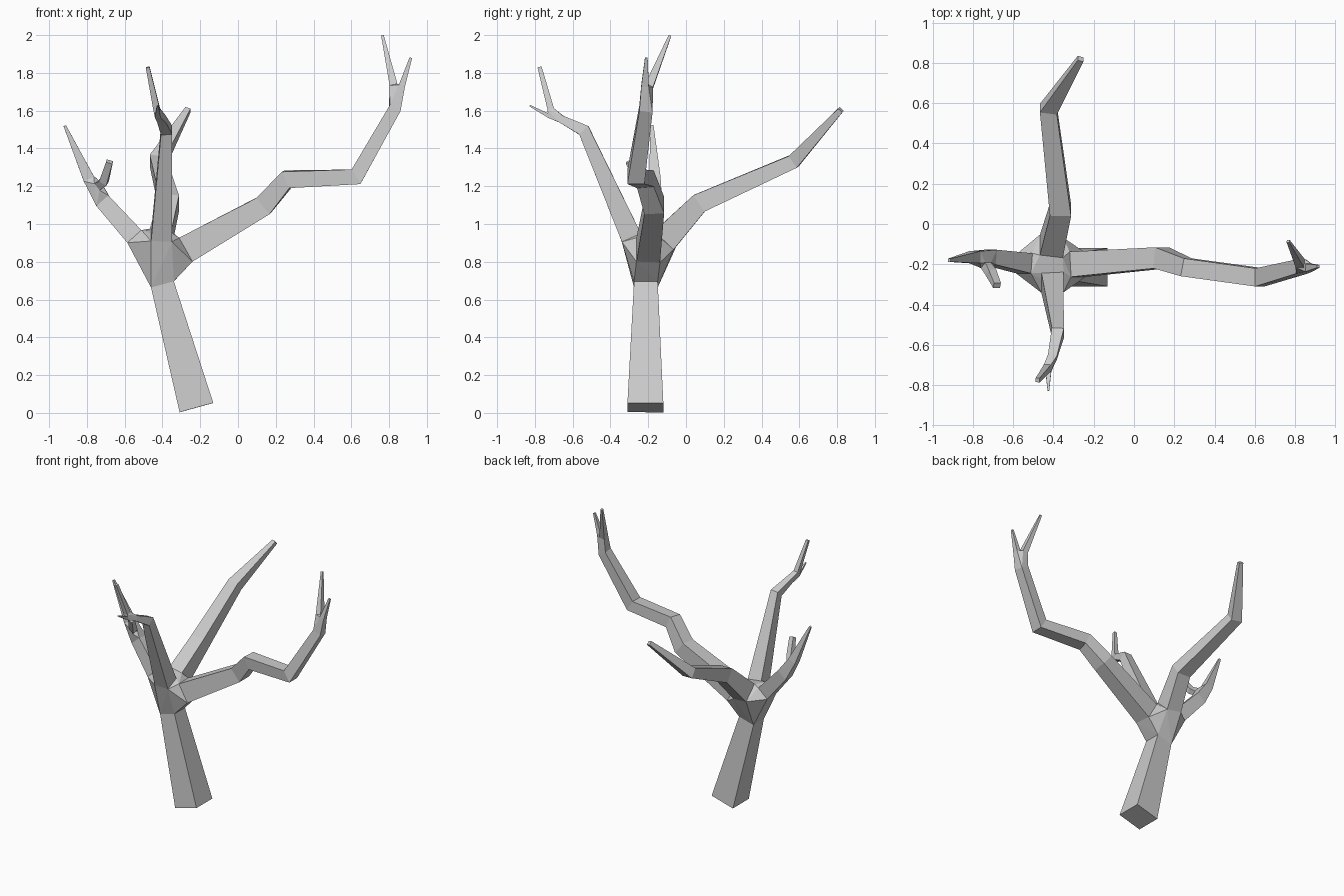
import bpy, bmesh
from mathutils import Vector

if "Cube" in bpy.data.objects:
    bpy.data.objects.remove(bpy.data.objects["Cube"])

bm = bmesh.new()
X, Y = Vector((1, 0, 0)), Vector((0, 1, 0))


def limb(path, ref, cap_start=False, cap_end=False):
    """Loft four-sided rings along (x, y, z, width along ref, depth); return first and last ring."""
    pts = [Vector(p[:3]) for p in path]
    dirs = [(b - a).normalized() for a, b in zip(pts, pts[1:])]
    rings = []
    for i, (c, p) in enumerate(zip(pts, path)):
        t = (dirs[max(i - 1, 0)] + dirs[min(i, len(dirs) - 1)]).normalized()
        u = (ref - t * ref.dot(t)).normalized()
        v = t.cross(u)
        u, v = u * p[3] / 2, v * p[4] / 2
        rings.append([bm.verts.new(c + o) for o in (u + v, v - u, -u - v, u - v)])
    for a, b in zip(rings, rings[1:]):
        for i in range(4):
            j = (i + 1) % 4
            bm.faces.new((a[i], a[j], b[j], b[i]))
    if cap_start:
        bm.faces.new(rings[0])
    if cap_end:
        bm.faces.new(rings[-1])
    return rings[0], rings[-1]


def junction(rings):
    """Join several open rings with a faceted hull, leaving the ring openings clear."""
    sets = [set(r) for r in rings]
    before = set(bm.faces)
    bmesh.ops.convex_hull(bm, input=[v for r in rings for v in r])
    inner = [f for f in bm.faces if f not in before
             and any(set(f.verts) <= s for s in sets)]
    bmesh.ops.delete(bm, geom=inner, context='FACES_ONLY')


def fork(end, twigs, ref):
    junction([end] + [limb(t, ref, cap_end=True)[0] for t in twigs])


# trunk
_, trunk = limb([(-.22, -.215, .028, .19, .185), (-.40, -.2125, .68, .125, .125)],
                Y, cap_start=True)

# long right branch
right, right_end = limb([(-.28, -.20, .862, .125, .145), (.135, -.168, 1.097, .105, .11),
                         (.26, -.215, 1.237, .09, .095), (.625, -.265, 1.25, .09, .09),
                         (.83, -.212, 1.61, .07, .065)], Y)
fork(right_end, [[(.825, -.195, 1.73, .045, .042), (.765, -.085, 1.997, .014, .014)],
                 [(.867, -.217, 1.73, .04, .034), (.915, -.21, 1.88, .014, .014)]], Y)

# short left branch
left, left_end = limb([(-.545, -.195, .93, .10, .10), (-.715, -.165, 1.12, .075, .085)], Y)
fork(left_end, [[(-.79, -.165, 1.24, .06, .06), (-.917, -.18, 1.52, .016, .014)],
                [(-.735, -.205, 1.205, .04, .045), (-.71, -.24, 1.225, .04, .045),
                 (-.68, -.305, 1.33, .03, .035)]], Y)

# front branch
front, front_end = limb([(-.405, -.29, .93, .11, .11), (-.378, -.54, 1.495, .06, .065),
                         (-.405, -.66, 1.555, .045, .04)], X)
fork(front_end, [[(-.43, -.715, 1.605, .035, .035), (-.478, -.775, 1.83, .02, .022)],
                 [(-.425, -.725, 1.572, .03, .022), (-.425, -.828, 1.627, .008, .008)]], X)

# back branch
back, _ = limb([(-.41, -.11, .92, .115, .14), (-.365, .07, 1.11, .105, .105),
                (-.425, .57, 1.332, .085, .075), (-.265, .82, 1.605, .03, .03)],
               X, cap_end=True)

# crotch where all four branches meet the trunk
junction([trunk, right, left, front, back])

bmesh.ops.recalc_face_normals(bm, faces=bm.faces[:])
mesh = bpy.data.meshes.new("bare_tree")
bm.to_mesh(mesh)
bm.free()
tree = bpy.data.objects.new("bare_tree", mesh)
bpy.context.collection.objects.link(tree)
